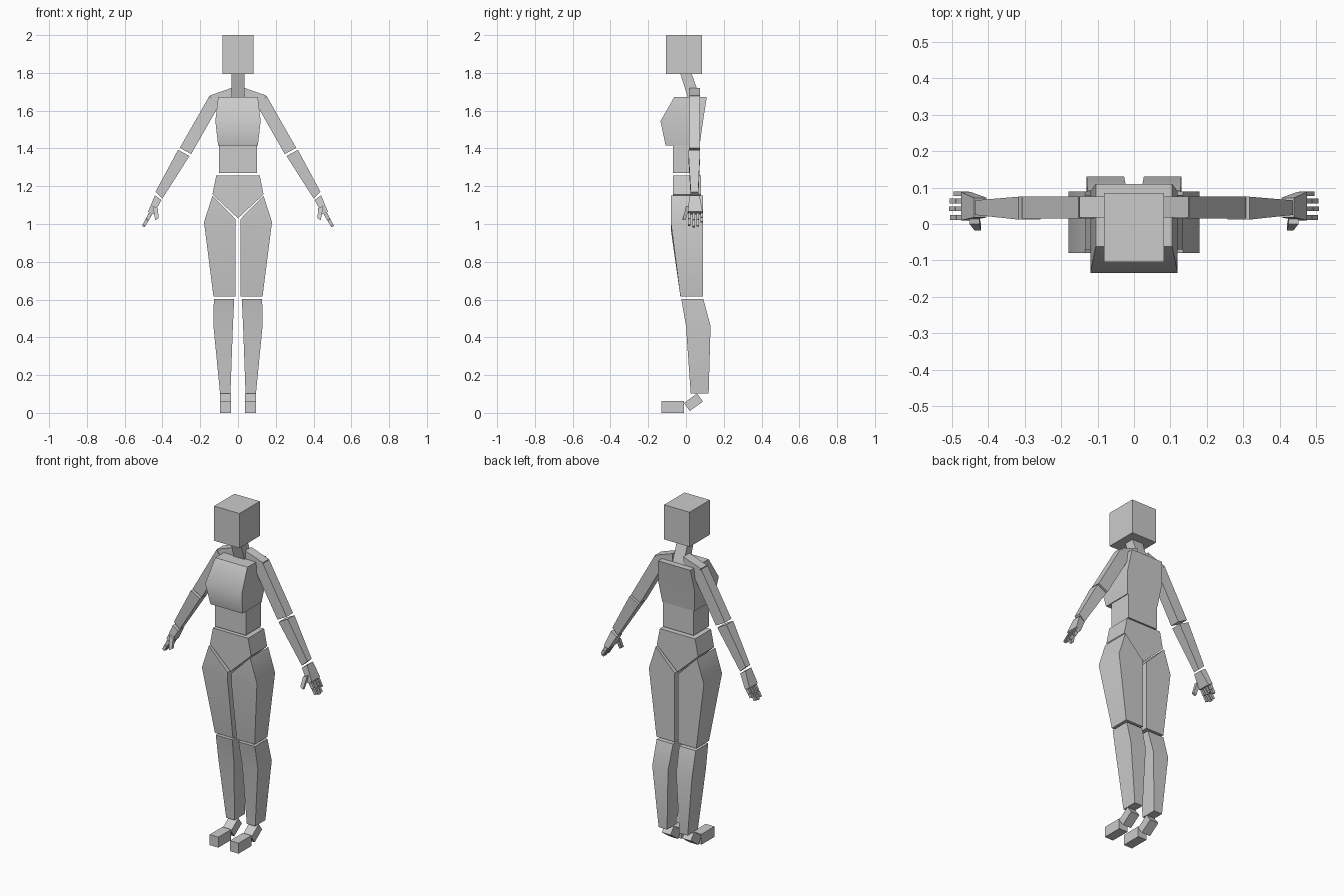
import bpy
import bmesh

if "Cube" in bpy.data.objects:
    bpy.data.objects.remove(bpy.data.objects["Cube"])

grey = bpy.data.materials.new("light grey")
grey.diffuse_color = (0.6, 0.6, 0.6, 1)
grey.use_nodes = True
grey.node_tree.nodes["Principled BSDF"].inputs["Base Color"].default_value = grey.diffuse_color


def loft(name, sections, mirror=False):
    """Skin four-sided sections: (inner x, inner z), (outer x, outer z), front y, back y."""
    bm = bmesh.new()
    rings = []
    for (ax, az), (bx, bz), y0, y1 in sections:
        pts = ((ax, y0, az), (bx, y0, bz), (bx, y1, bz), (ax, y1, az))
        rings.append([bm.verts.new(p) for p in pts])
    for lo, hi in zip(rings, rings[1:]):
        for i in range(4):
            j = (i + 1) % 4
            bm.faces.new((lo[i], lo[j], hi[j], hi[i])).smooth = True
    bm.faces.new(rings[0])
    bm.faces.new(rings[-1])
    # Only the middle rings blend smoothly; corners and caps stay sharp
    for e in bm.edges:
        e.smooth = any(all(v in r for v in e.verts) for r in rings[1:-1])
    return finish(name, bm, mirror)


def finish(name, bm, mirror=False):
    bmesh.ops.recalc_face_normals(bm, faces=bm.faces[:])
    mesh = bpy.data.meshes.new(name)
    bm.to_mesh(mesh)
    bm.free()
    mesh.materials.append(grey)
    obj = bpy.data.objects.new(name, mesh)
    bpy.context.collection.objects.link(obj)
    if mirror:
        obj.modifiers.new("mirror", 'MIRROR').use_mirror_merge = False
    return obj


def prism(name, profile, axis, a, b, mirror=False):
    """Extrude a 2D profile along x (profile in y, z) or along y (profile in x, z)."""
    bm = bmesh.new()
    place = (lambda p, t: (t, p[0], p[1])) if axis == 'x' else (lambda p, t: (p[0], t, p[1]))
    ra, rb = [[bm.verts.new(place(p, t)) for p in profile] for t in (a, b)]
    n = len(profile)
    for i in range(n):
        bm.faces.new((ra[i], ra[(i + 1) % n], rb[(i + 1) % n], rb[i]))
    bm.faces.new(ra)
    bm.faces.new(rb)
    return finish(name, bm, mirror)


def level(x0, x1, y0, y1, z):
    return ((x0, z), (x1, z), y0, y1)


def centred(w, y0, y1, z):
    return level(-w, w, y0, y1, z)


# Head, neck and torso
loft("head", [centred(0.083, -0.105, 0.085, 1.795), centred(0.083, -0.105, 0.085, 2.0)])
loft("neck", [centred(0.035, 0.01, 0.075, 1.67), centred(0.035, -0.03, 0.03, 1.795)])
loft("chest", [centred(0.105, -0.108, 0.072, 1.415),
               centred(0.12, -0.135, 0.09, 1.545),
               centred(0.105, -0.062, 0.11, 1.672)])
loft("abdomen", [centred(0.10, -0.07, 0.072, 1.27), centred(0.10, -0.07, 0.072, 1.415)])
prism("pelvis", [(-0.115, 1.257), (-0.135, 1.157), (0, 1.03), (0.135, 1.157), (0.115, 1.257)],
      'y', -0.07, 0.08)

# Legs
loft("thigh", [level(0.012, 0.13, -0.03, 0.09, 0.617),
               ((0.012, 0.97), (0.18, 1.01), -0.08, 0.09),
               ((0.012, 1.025), (0.135, 1.15), -0.08, 0.09)], True)
loft("shin", [level(0.04, 0.095, 0.025, 0.12, 0.103),
              level(0.027, 0.13, 0.0, 0.13, 0.46),
              level(0.02, 0.128, -0.025, 0.092, 0.603)], True)
prism("heel", [(-0.01, 0.052), (0.02, 0.01), (0.09, 0.06), (0.058, 0.103)], 'x', 0.038, 0.095, True)
prism("toe", [(-0.13, 0.0), (-0.01, 0.0), (-0.01, 0.062), (-0.13, 0.062)], 'x', 0.038, 0.095, True)

# Arms
loft("collar", [((0.035, 1.665), (0.035, 1.72), 0.018, 0.075),
                ((0.115, 1.61), (0.15, 1.68), 0.018, 0.075)], True)
loft("upper_arm", [((0.105, 1.62), (0.152, 1.677), 0.015, 0.075),
                   ((0.248, 1.37), (0.308, 1.403), 0.015, 0.075)], True)
loft("forearm", [((0.257, 1.36), (0.317, 1.393), 0.012, 0.075),
                 ((0.40, 1.135), (0.437, 1.17), 0.025, 0.065)], True)

# Hands
loft("palm", [((0.405, 1.127), (0.44, 1.152), 0.018, 0.072),
              ((0.448, 1.05), (0.476, 1.065), 0.01, 0.088)], True)
loft("thumb", [((0.425, 1.085), (0.452, 1.095), 0.0, 0.02),
               ((0.42, 1.03), (0.438, 1.02), -0.018, -0.002)], True)


def finger_part(name, y, start, end):
    """Short tapered box running along the hand direction."""
    def section(t):
        x, z, r = 0.462 + 0.04 * t, 1.056 - 0.07 * t, 0.009 - 0.002 * t
        return ((x - r, z - r / 2), (x + r, z + r / 2), y - 0.0065, y + 0.0065)
    loft(name, [section(start), section(end)], True)


for i, (y, length) in enumerate([(0.018, 0.9), (0.042, 1.0), (0.063, 0.95), (0.083, 0.65)]):
    finger_part(f"finger_base_{i + 1}", y, 0.02, length * 0.5)
    finger_part(f"finger_tip_{i + 1}", y, length * 0.54, length)
